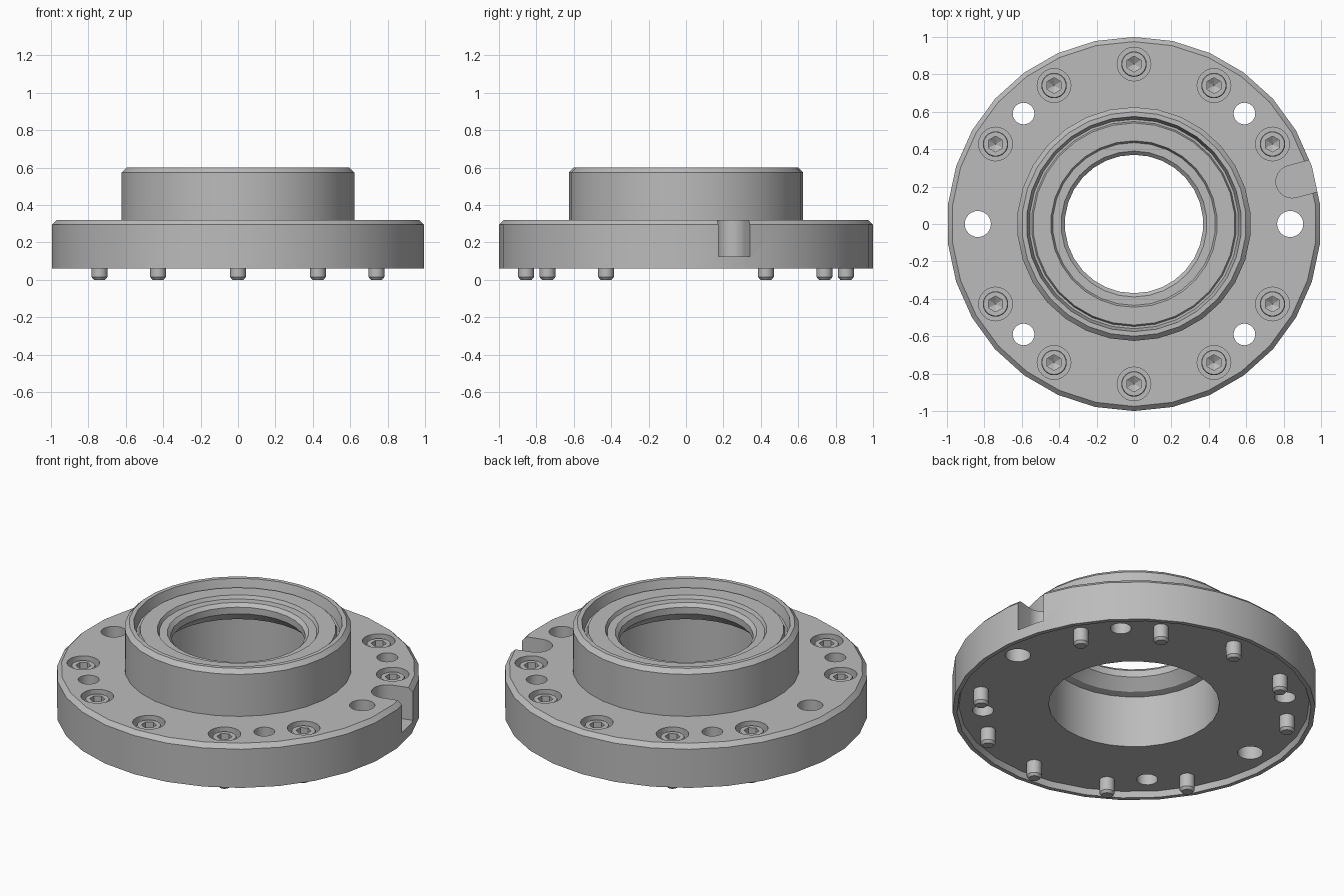
import bpy, bmesh, math
from math import sin, cos, pi, radians
from mathutils import Matrix

cube = bpy.data.objects.get("Cube")
if cube:
    bpy.data.objects.remove(cube, do_unlink=True)

steel = bpy.data.materials.new("Steel grey")
steel.use_nodes = True
GREY = (0.5, 0.5, 0.5, 1)
steel.diffuse_color = GREY
steel.node_tree.nodes["Principled BSDF"].inputs["Base Color"].default_value = GREY


def lathe(bm, profile, segments, closed=False, centre=(0, 0), start=pi / 2):
    """Revolve (radius, z) points; open profiles are expected to be capped by their end rings."""
    rings = [[bm.verts.new((centre[0] + r * cos(start + 2 * pi * i / segments),
                            centre[1] + r * sin(start + 2 * pi * i / segments), z))
              for i in range(segments)] for r, z in profile]
    pairs = list(zip(rings, rings[1:]))
    if closed:
        pairs.append((rings[-1], rings[0]))
    else:
        bm.faces.new(rings[0])
        bm.faces.new(rings[-1])
    for a, b in pairs:
        for i in range(segments):
            j = (i + 1) % segments
            bm.faces.new((a[i], a[j], b[j], b[i]))


def make_object(name, bm):
    bmesh.ops.recalc_face_normals(bm, faces=bm.faces)
    mesh = bpy.data.meshes.new(name)
    bm.to_mesh(mesh)
    bm.free()
    mesh.materials.append(steel)
    obj = bpy.data.objects.new(name, mesh)
    bpy.context.collection.objects.link(obj)
    return obj


def cut(obj, cutter):
    """Subtract the cutter, bake the result and drop the cutter."""
    mod = obj.modifiers.new("Cut", 'BOOLEAN')
    mod.operation, mod.solver, mod.object = 'DIFFERENCE', 'EXACT', cutter
    graph = bpy.context.evaluated_depsgraph_get()
    mesh = bpy.data.meshes.new_from_object(obj.evaluated_get(graph))
    obj.modifiers.clear()
    obj.data = mesh
    bpy.data.objects.remove(cutter, do_unlink=True)


def smooth(obj, angle):
    bpy.ops.object.select_all(action='DESELECT')
    obj.select_set(True)
    bpy.context.view_layer.objects.active = obj
    bpy.ops.object.shade_smooth_by_angle(angle=radians(angle))


def polar(r, degrees):
    return r * cos(radians(degrees)), r * sin(radians(degrees))


# Flange, hub and stepped bore as one closed section
section = [
    (0.47, 0.095), (0.965, 0.095), (0.975, 0.06), (1.0, 0.06), (1.0, 0.295), (0.975, 0.32),
    (0.625, 0.32), (0.625, 0.575), (0.6, 0.6), (0.575, 0.6),          # hub outside and rim
    (0.56, 0.54), (0.548, 0.54), (0.54, 0.56), (0.445, 0.56),         # seal groove and shelf
    (0.435, 0.54), (0.39, 0.54), (0.37, 0.52),                        # inner lip
    (0.37, 0.48), (0.43, 0.42), (0.47, 0.41),
]
bm = bmesh.new()
lathe(bm, section, 30, closed=True)
body = make_object("flange_body", bm)

# Plain holes, bolt counterbores and the edge slot
BOLT_ANGLES = [a for a in range(30, 360, 30) if a != 180]
bm = bmesh.new()
for angle in (0, 180):
    lathe(bm, [(0.07, 0), (0.07, 0.5)], 24, centre=polar(0.835, angle))
for angle in (45, 135, 225, 315):
    lathe(bm, [(0.058, 0), (0.058, 0.5)], 24, centre=polar(0.835, angle))
for angle in BOLT_ANGLES:
    lathe(bm, [(0.09, 0.17), (0.09, 0.5)], 24, centre=polar(0.855, angle))

outline = [(1.2, -0.087), (1.2, 0.087)]
outline += [(0.875 + 0.087 * cos(t), 0.087 * sin(t))
            for t in (pi / 2 + pi * i / 12 for i in range(13))]
slot = bm.faces.new([bm.verts.new((x, y, 0.125)) for x, y in outline])
bmesh.ops.rotate(bm, verts=slot.verts, matrix=Matrix.Rotation(radians(15), 3, 'Z'))
top = bmesh.ops.extrude_face_region(bm, geom=[slot], use_keep_orig=True)["geom"]
bmesh.ops.translate(bm, vec=(0, 0, 0.4),
                    verts=[v for v in top if isinstance(v, bmesh.types.BMVert)])
cut(body, make_object("hole_cutter", bm))
smooth(body, 20)

# Socket head bolt with a hexagonal recess
bm = bmesh.new()
lathe(bm, [(0.03, 0), (0.042, 0.015), (0.042, 0.165), (0.068, 0.165),
           (0.068, 0.298), (0.064, 0.304)], 24)
bolt = make_object("bolt", bm)
bm = bmesh.new()
lathe(bm, [(0.003, 0.225), (0.042, 0.25), (0.042, 0.4)], 6)
cut(bolt, make_object("socket_cutter", bm))
smooth(bolt, 30)

# Repeat the bolt around the flange
for n, angle in enumerate(BOLT_ANGLES):
    item = bolt if n == 0 else bolt.copy()
    if n:
        bpy.context.collection.objects.link(item)
    item.name = f"bolt_{n + 1}"
    item.location = (*polar(0.855, angle), 0)
